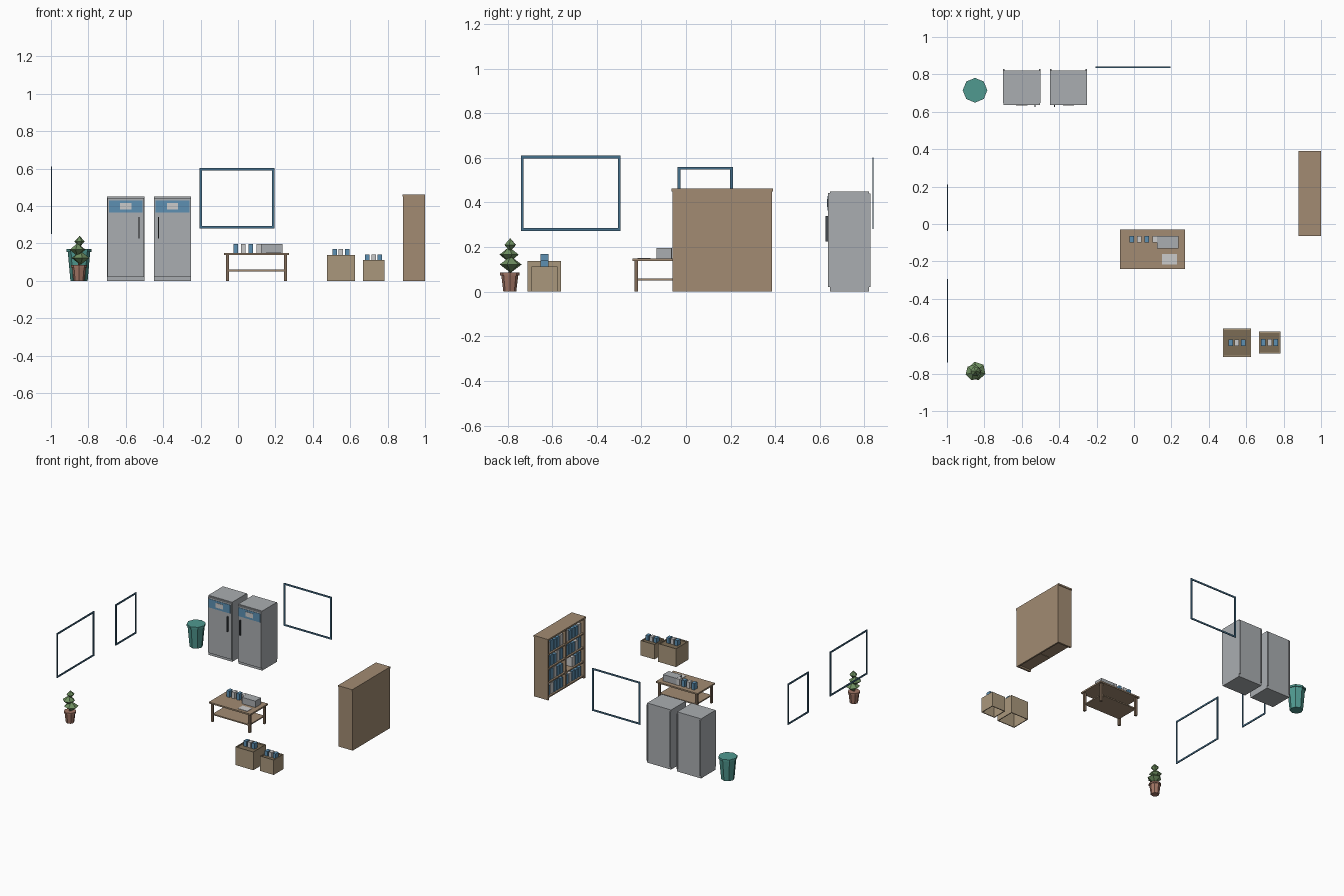
import bpy, bmesh, random
from mathutils import Matrix

if "Cube" in bpy.data.objects:
    bpy.data.objects.remove(bpy.data.objects["Cube"])

random.seed(4)


def mat(name, *rgb):
    m = bpy.data.materials.new(name)
    m.diffuse_color = (*rgb, 1)
    m.use_nodes = True
    m.node_tree.nodes["Principled BSDF"].inputs["Base Color"].default_value = m.diffuse_color
    return m


WOOD = mat("wood", 0.36, 0.26, 0.17)
DARK_WOOD = mat("dark_wood", 0.22, 0.15, 0.10)
CARD = mat("cardboard", 0.40, 0.31, 0.20)
CARD_IN = mat("cardboard_shadow", 0.20, 0.15, 0.09)
BLUE = mat("blue", 0.11, 0.28, 0.45)
FRAME = mat("frame_blue", 0.06, 0.16, 0.26)
STEEL = mat("steel", 0.40, 0.42, 0.44)
DARK = mat("dark_grey", 0.06, 0.07, 0.08)
PALE = mat("pale_grey", 0.55, 0.57, 0.58)
TEAL = mat("teal", 0.08, 0.32, 0.28)
CLAY = mat("clay", 0.36, 0.18, 0.13)
LEAF = mat("leaf", 0.16, 0.28, 0.12)


def finish(name, bm, material):
    me = bpy.data.meshes.new(name)
    bm.to_mesh(me)
    bm.free()
    if material:
        me.materials.append(material)
    ob = bpy.data.objects.new(name, me)
    bpy.context.collection.objects.link(ob)
    return ob


def boxes(name, spans, material):
    """One object from boxes given as (x0, x1, y0, y1, z0, z1)."""
    bm = bmesh.new()
    for x0, x1, y0, y1, z0, z1 in spans:
        m = Matrix.Translation(((x0 + x1) / 2, (y0 + y1) / 2, (z0 + z1) / 2))
        bmesh.ops.create_cube(bm, size=1, matrix=m @ Matrix.Diagonal((x1 - x0, y1 - y0, z1 - z0, 1)))
    return finish(name, bm, material)


def cones(name, parts, sides, material):
    """One object from stacked frustums given as (x, y, z0, z1, r0, r1, turn)."""
    bm = bmesh.new()
    for x, y, z0, z1, r0, r1, turn in parts:
        m = Matrix.Translation((x, y, (z0 + z1) / 2)) @ Matrix.Rotation(turn, 4, 'Z')
        bmesh.ops.create_cone(bm, cap_ends=True, segments=sides, radius1=r0, radius2=r1,
                              depth=z1 - z0, matrix=m)
    bmesh.ops.remove_doubles(bm, verts=bm.verts, dist=0.0001)
    return finish(name, bm, material)


# Two refrigerators with mirrored handles
def fridge(tag, x0, handle_x):
    x1 = x0 + 0.20
    boxes(tag + "_body", [(x0, x1, 0.646, 0.82, 0, 0.45)], STEEL)
    boxes(tag + "_door", [(x0 + 0.002, x1 - 0.002, 0.637, 0.646, 0.02, 0.443)], STEEL)
    boxes(tag + "_panel", [(x0 + 0.01, x1 - 0.01, 0.635, 0.638, 0.365, 0.43)], BLUE)
    boxes(tag + "_display", [(x0 + 0.07, x1 - 0.07, 0.633, 0.636, 0.38, 0.415)], PALE)
    boxes(tag + "_handle", [(handle_x - 0.003, handle_x + 0.003, 0.626, 0.638, 0.225, 0.34)], DARK)
    boxes(tag + "_rear_spacers", [(x, x + 0.008, 0.82, 0.828, 0.02, 0.44)
                                  for x in (x0, x1 - 0.008)], STEEL)


fridge("left_fridge", -0.70, -0.53)
fridge("right_fridge", -0.45, -0.425)


# Open rectangular wall frames
def frame(name, axis, at, a0, a1, z0, z1, w=0.012, d=0.003):
    bars = [(a0, a1, z0, z0 + w), (a0, a1, z1 - w, z1),
            (a0, a0 + w, z0 + w, z1 - w), (a1 - w, a1, z0 + w, z1 - w)]
    if axis == 'x':
        spans = [(p, q, at - d, at + d, u, v) for p, q, u, v in bars]
    else:
        spans = [(at - d, at + d, p, q, u, v) for p, q, u, v in bars]
    boxes(name, spans, FRAME)


frame("back_wall_frame", 'x', 0.838, -0.205, 0.195, 0.28, 0.602)
frame("left_wall_frame_large", 'y', -0.997, -0.74, -0.293, 0.273, 0.61)
frame("left_wall_frame_small", 'y', -0.997, -0.037, 0.21, 0.25, 0.56)

# Waste bin
cones("waste_bin", [(-0.85, 0.715, 0, 0.155, 0.046, 0.06, 0)], 8, TEAL)
cones("waste_bin_rim", [(-0.85, 0.715, 0.155, 0.17, 0.066, 0.066, 0)], 8, TEAL)

# Potted plant with stacked faceted foliage
PX, PY = -0.85, -0.79
cones("plant_pot", [(PX, PY, 0, 0.072, 0.029, 0.038, 0)], 8, CLAY)
cones("plant_pot_rim", [(PX, PY, 0.072, 0.085, 0.043, 0.043, 0)], 8, CLAY)
cones("plant_stem", [(PX, PY, 0.08, 0.20, 0.006, 0.004, 0)], 5, DARK_WOOD)
clumps = []
for dx, dy, z, h, r, t in [(0.008, 0.004, 0.122, 0.037, 0.050, 0.2),
                           (-0.008, -0.003, 0.166, 0.035, 0.044, 0.8),
                           (0.003, 0.002, 0.21, 0.03, 0.028, 0.4)]:
    clumps += [(PX + dx, PY + dy, z - h, z, 0, r, t), (PX + dx, PY + dy, z, z + h, r, 0, t)]
cones("plant_foliage", clumps, 6, LEAF)

# Bookshelf, open toward -x
SX0, SX1, SY0, SY1 = 0.883, 1.0, -0.06, 0.385
boxes("bookshelf_top", [(0.88, 1.0, -0.065, 0.39, 0.45, 0.462)], WOOD)
boxes("bookshelf_sides", [(SX0, SX1, SY0, SY0 + 0.014, 0, 0.45),
                          (SX0, SX1, SY1 - 0.014, SY1, 0, 0.45)], WOOD)
boxes("bookshelf_back", [(0.988, SX1, SY0 + 0.014, SY1 - 0.014, 0, 0.45)], WOOD)
MID, ROW = (SY0 + SY1) / 2, 0.107
levels = [0.012 + ROW * i for i in range(4)]
boxes("bookshelf_divider", [(SX0 + 0.004, 0.988, MID - 0.006, MID + 0.006, 0.01, 0.45)], WOOD)
boxes("bookshelf_shelves", [(SX0 + 0.004, 0.988, SY0 + 0.014, SY1 - 0.014, z, z + 0.01)
                            for z in levels], WOOD)

# Shelf stock, four or five blocks per compartment
blue_stock, pale_stock = [], []
for row, z in enumerate(levels):
    for col in range(2):
        y0 = SY0 + 0.026 + col * 0.218
        for i in range(3 if row == 1 and col == 0 else 5):
            y = y0 + i * 0.038
            h = random.uniform(0.068, 0.085)
            group = pale_stock if (i + row) % 4 == 3 else blue_stock
            group.append((0.90, 0.965, y, y + 0.032, z + 0.01, z + 0.01 + h))
boxes("shelf_stock_blue", blue_stock, BLUE)
boxes("shelf_stock_pale", pale_stock, PALE)

# Work table with lower shelf
boxes("table_top", [(-0.075, 0.272, -0.24, -0.03, 0.138, 0.149)], WOOD)
boxes("table_legs", [(x, x + 0.016, y, y + 0.016, 0, 0.138)
                     for x in (-0.064, 0.246) for y in (-0.231, -0.055)], DARK_WOOD)
boxes("table_lower_shelf", [(-0.055, 0.252, -0.225, -0.045, 0.05, 0.059)], WOOD)

# Items on the table
boxes("table_packets_blue", [(x, x + 0.024, -0.10, -0.063, 0.149, 0.197)
                             for x in (-0.024, 0.057)], BLUE)
boxes("table_packets_pale", [(x, x + 0.024, -0.10, -0.063, 0.149, 0.197)
                             for x in (0.016, 0.099)], PALE)
boxes("table_machine", [(0.124, 0.237, -0.132, -0.064, 0.149, 0.197)], STEEL)
boxes("table_paper", [(0.15, 0.23, -0.217, -0.16, 0.149, 0.152)], PALE)


# Cartons: four walls, raised filling and three packets
def carton(tag, x0, x1, y0, y1, h, top, t=0.006):
    cx, cy = (x0 + x1) / 2, (y0 + y1) / 2
    boxes(tag + "_walls", [(x0, x1, y0, y0 + t, 0, h), (x0, x1, y1 - t, y1, 0, h),
                           (x0, x0 + t, y0 + t, y1 - t, 0, h),
                           (x1 - t, x1, y0 + t, y1 - t, 0, h)], CARD)
    boxes(tag + "_filling", [(x0 + t, x1 - t, y0 + t, y1 - t, h - 0.014, h - 0.008)], CARD_IN)
    for i in (-1, 0, 1):
        x = cx + i * 0.034
        boxes(f"{tag}_packet_{i + 2}", [(x - 0.012, x + 0.012, cy - 0.018, cy + 0.018,
                                         h - 0.01, top)], BLUE if i else PALE)


carton("large_carton", 0.475, 0.625, -0.71, -0.56, 0.137, 0.17)
carton("small_carton", 0.667, 0.783, -0.692, -0.576, 0.112, 0.14)
